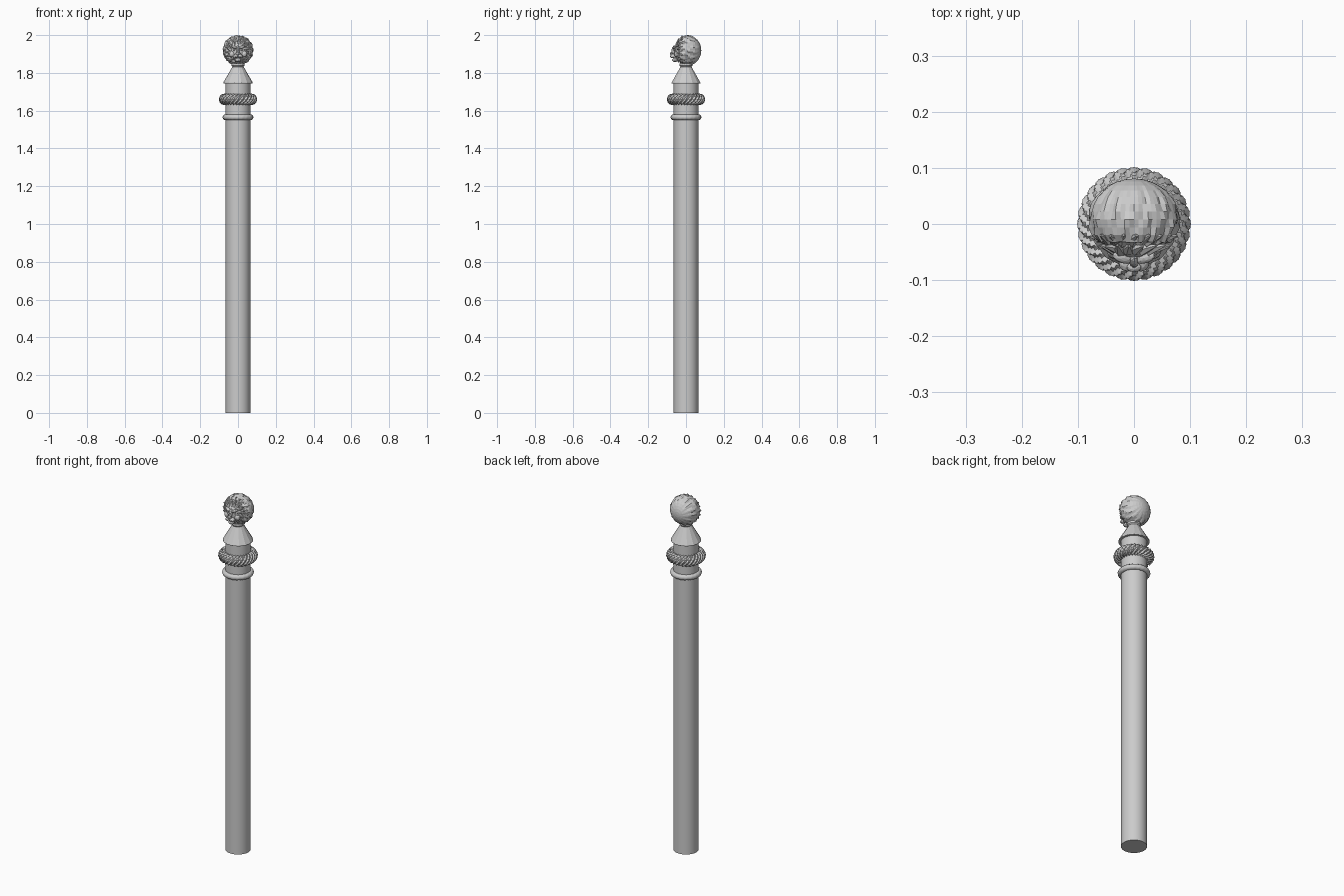
import bpy, bmesh, math, random
from mathutils import Matrix, Vector, Euler

if "Cube" in bpy.data.objects:
    bpy.data.objects.remove(bpy.data.objects["Cube"])

random.seed(4)
TAU = 2 * math.pi
stone = bpy.data.materials.new("light_grey")
stone.diffuse_color = (0.6, 0.6, 0.6, 1)
stone.use_nodes = True
stone.node_tree.nodes["Principled BSDF"].inputs["Base Color"].default_value = stone.diffuse_color


def finish(name, bm, smooth=None):
    bmesh.ops.recalc_face_normals(bm, faces=bm.faces)
    me = bpy.data.meshes.new(name)
    bm.to_mesh(me)
    bm.free()
    me.materials.append(stone)
    ob = bpy.data.objects.new(name, me)
    bpy.context.collection.objects.link(ob)
    if smooth:
        bpy.ops.object.select_all(action='DESELECT')
        ob.select_set(True)
        bpy.context.view_layer.objects.active = ob
        bpy.ops.object.shade_smooth_by_angle(angle=math.radians(smooth))
    return ob


def lathe(name, profile, n, smooth=None):
    """Closed solid turned about z from (radius, height) pairs."""
    bm = bmesh.new()
    rings = [[bm.verts.new((r * math.cos(TAU * i / n), r * math.sin(TAU * i / n), z))
              for i in range(n)] for r, z in profile]
    for a, b in zip(rings, rings[1:]):
        for i in range(n):
            j = (i + 1) % n
            bm.faces.new((a[i], a[j], b[j], b[i]))
    bm.faces.new(rings[0])
    bm.faces.new(rings[-1])
    return finish(name, bm, smooth)


def rope(name, z, major, minor, depth, lobes, strands, n, m, smooth=None):
    """Ring whose section carries spiralling strands."""
    bm = bmesh.new()
    rings = []
    for i in range(n):
        t = TAU * i / n
        ring = []
        for k in range(m):
            p = TAU * k / m
            r = minor * (1 - depth * (0.5 - 0.5 * math.cos(lobes * p - strands * t)))
            R = major + r * math.cos(p)
            ring.append(bm.verts.new((R * math.cos(t), R * math.sin(t), z + r * math.sin(p))))
        rings.append(ring)
    for i in range(n):
        a, b = rings[i], rings[(i + 1) % n]
        for k in range(m):
            l = (k + 1) % m
            bm.faces.new((a[k], b[k], b[l], a[l]))
    return finish(name, bm, smooth)


def blobs(name, items, mirror=False, subdiv=2):
    """Several low-poly ellipsoids (location, radii, rotation) in one object."""
    bm = bmesh.new()
    for loc, size, rot in items:
        for s in ((1, -1) if mirror else (1,)):
            mat = (Matrix.Translation((loc[0] * s, loc[1], loc[2]))
                   @ Euler((rot[0], rot[1] * s, rot[2] * s)).to_matrix().to_4x4()
                   @ Matrix.Diagonal((*size, 1)))
            bmesh.ops.create_icosphere(bm, subdivisions=subdiv, radius=1, matrix=mat)
    return finish(name, bm)


# Shaft, collar rings and pointed cap
lathe("shaft", [(0.065, 0), (0.065, 1.75)], 32, 40)
rope("lower_ring", 1.565, 0.066, 0.016, 0.12, 2, 20, 60, 10, 40)
rope("rope_ring", 1.66, 0.072, 0.03, 0.25, 6, 28, 168, 24, 40)
lathe("cone_cap", [(0.078, 1.745), (0.078, 1.749), (0.03, 1.832), (0.035, 1.838), (0.035, 1.85)], 14)

# Mane: carved sphere with its locks fanning out from the back
C = Vector((0, 0.008, 1.919))
bm = bmesh.new()
bmesh.ops.create_uvsphere(bm, u_segments=60, v_segments=16, radius=1)
for v in bm.verts:
    x, y, h = v.co
    a = math.atan2(y, x)
    edge = math.sqrt(max(0, 1 - h * h))
    f = 1 + edge * (0.03 * math.cos(15 * a + 3 * math.sin(3 * h)) + random.uniform(-0.035, 0.025))
    depth = max(h, -0.55 + random.uniform(-0.06, 0.06))
    v.co = C + Vector((0.08 * x * f, 0.073 * depth, 0.079 * y * f))
finish("mane", bm)

# Pointed locks framing the face
bm = bmesh.new()
for row, (n, rad, y, size) in enumerate(((20, 0.062, -0.024, 0.015), (16, 0.048, -0.042, 0.012))):
    for i in range(n):
        a = TAU * (i + 0.5 * row) / n
        out = Vector((math.cos(a), 0, math.sin(a)))
        d = (out + Vector((0.5 * out.z, 0.35, -0.5 * out.x)) * random.uniform(0.3, 0.9)).normalized()
        mat = (Matrix.Translation(Vector((0, y, C.z)) + out * rad)
               @ d.to_track_quat('Z', 'Y').to_matrix().to_4x4())
        bmesh.ops.create_cone(bm, cap_ends=True, segments=6, radius1=size, radius2=0.002,
                              depth=0.034, matrix=mat)
top = 1.998
for v in bm.verts:
    v.co.z = min(v.co.z, top)
finish("mane_locks", bm)

# Face
blobs("face", [((0, -0.028, 1.914), (0.05, 0.036, 0.056), (0, 0, 0))])
blobs("brows", [((0.02, -0.06, 1.936), (0.02, 0.01, 0.008), (0, -0.35, 0.3))], True)
blobs("eyes", [((0.021, -0.06, 1.922), (0.008, 0.006, 0.006), (0, 0, 0))], True, 1)
blobs("cheeks", [((0.032, -0.05, 1.9), (0.016, 0.013, 0.018), (0, 0.3, 0))], True)
blobs("nose", [((0, -0.066, 1.92), (0.009, 0.011, 0.026), (-0.2, 0, 0)),
               ((0, -0.077, 1.902), (0.013, 0.009, 0.008), (0, 0, 0))], False)
blobs("muzzle", [((0.012, -0.069, 1.889), (0.016, 0.016, 0.011), (0, 0.35, 0))], True)
blobs("chin", [((0, -0.058, 1.868), (0.018, 0.016, 0.011), (0, 0, 0))])
